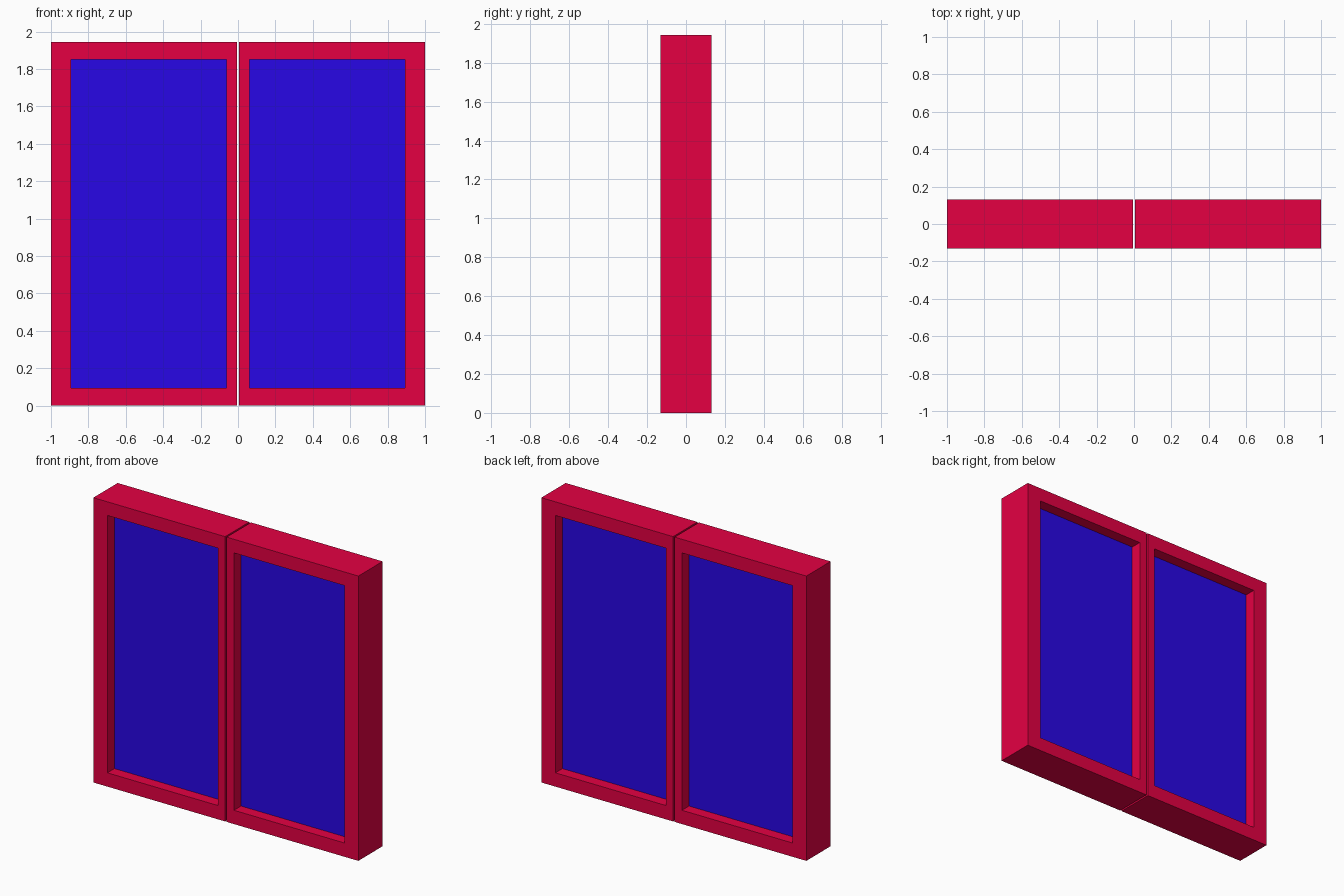
import bpy, bmesh

if "Cube" in bpy.data.objects:
    bpy.data.objects.remove(bpy.data.objects["Cube"])

HEIGHT = 1.943
HALF_DEPTH = 0.131
PANE_HALF = 0.055
OUTER = (0.006, 1.0, 0.0, HEIGHT)        # x0, x1, z0, z1 of one sash
OPENING = (0.061, 0.894, 0.094, 1.85)


def material(name, color):
    m = bpy.data.materials.new(name)
    m.diffuse_color = color
    m.use_nodes = True
    m.node_tree.nodes["Principled BSDF"].inputs["Base Color"].default_value = m.diffuse_color
    return m


def corners(rect, side):
    x0, x1, z0, z1 = rect
    return [(side * x, z) for x, z in ((x0, z0), (x1, z0), (x1, z1), (x0, z1))]


def extruded(name, loops, half, mat):
    """Extrude a filled rectangle, or the ring between two rectangles, along y."""
    bm = bmesh.new()
    rings = [[bm.verts.new((x, -half, z)) for x, z in loop] for loop in loops]
    if len(rings) == 1:
        faces = [bm.faces.new(rings[0])]
    else:
        a, b = rings
        faces = [bm.faces.new((a[i], a[(i + 1) % 4], b[(i + 1) % 4], b[i])) for i in range(4)]
    ext = bmesh.ops.extrude_face_region(bm, geom=faces, use_keep_orig=True)
    moved = [v for v in ext["geom"] if isinstance(v, bmesh.types.BMVert)]
    bmesh.ops.translate(bm, verts=moved, vec=(0, 2 * half, 0))
    bmesh.ops.recalc_face_normals(bm, faces=bm.faces)
    mesh = bpy.data.meshes.new(name)
    bm.to_mesh(mesh)
    bm.free()
    mesh.materials.append(mat)
    obj = bpy.data.objects.new(name, mesh)
    bpy.context.collection.objects.link(obj)
    return obj


red = material("frame_red", (0.78, 0.0, 0.055, 1))
blue = material("pane_blue", (0.022, 0.002, 0.79, 1))

# Two mirrored sashes, each a frame with a recessed pane
for label, side in (("left", -1), ("right", 1)):
    extruded(label + "_frame", [corners(OUTER, side), corners(OPENING, side)], HALF_DEPTH, red)
    extruded(label + "_pane", [corners(OPENING, side)], PANE_HALF, blue)
